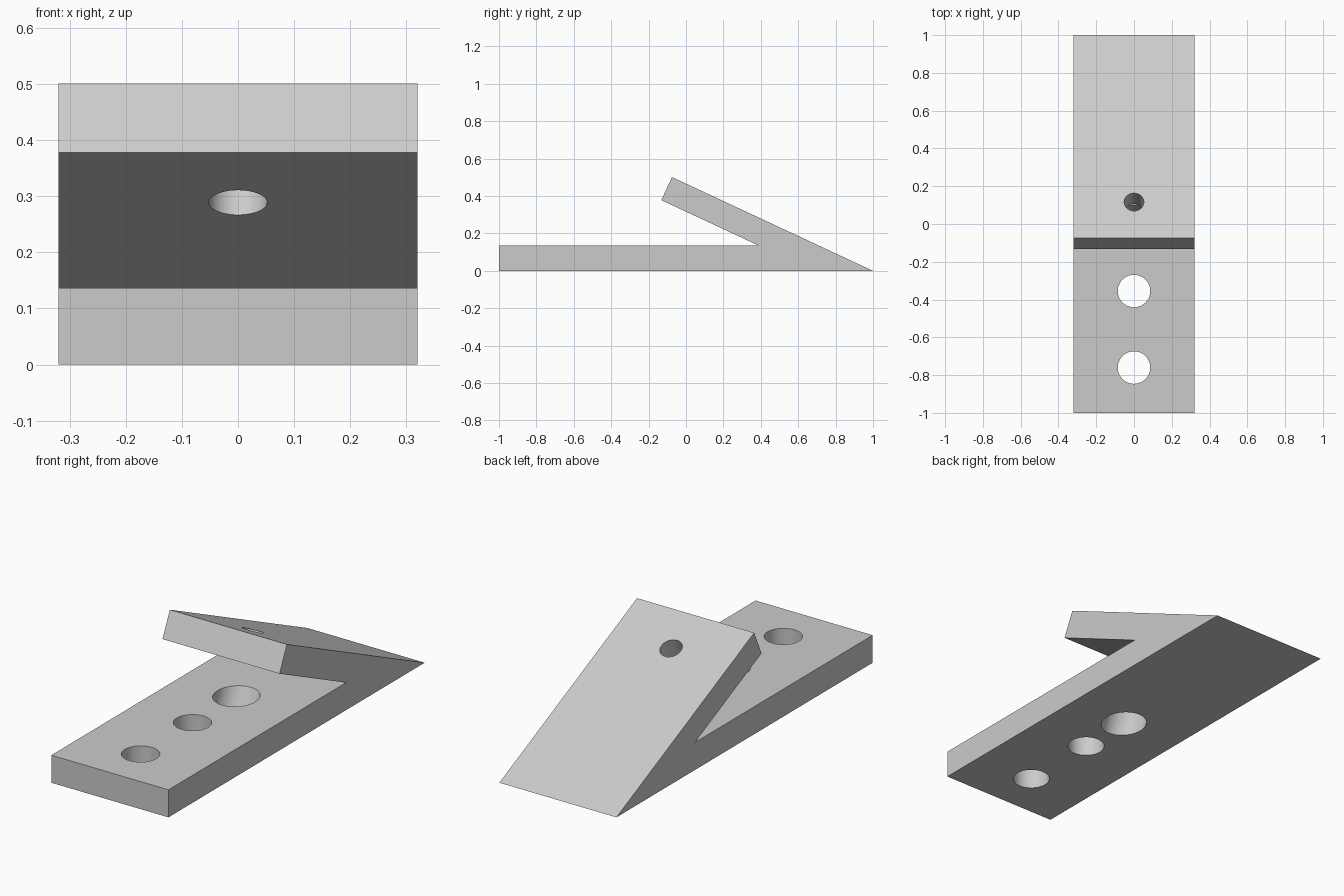
import bpy, bmesh, math
from mathutils import Vector, Matrix

cube = bpy.data.objects.get("Cube")
if cube:
    bpy.data.objects.remove(cube, do_unlink=True)

HALF_WIDTH = 0.32
THICK = 0.136
TILT = math.radians(25)
FLAP_LENGTH = 1.186

grey = bpy.data.materials.new("light grey")
grey.use_nodes = True
colour = (0.6, 0.6, 0.6, 1)
grey.diffuse_color = colour
grey.node_tree.nodes["Principled BSDF"].inputs["Base Color"].default_value = colour


def add_object(name, bm):
    mesh = bpy.data.meshes.new(name)
    bm.to_mesh(mesh)
    bm.free()
    mesh.materials.append(grey)
    obj = bpy.data.objects.new(name, mesh)
    bpy.context.collection.objects.link(obj)
    return obj


# Bracket body: side profile of base and tilted flap, extruded across the width
along = Vector((0, -math.cos(TILT), math.sin(TILT)))
normal = Vector((0, math.sin(TILT), math.cos(TILT)))
heel = Vector((0, 1, 0))
flap_top = heel + along * FLAP_LENGTH
flap_bottom = flap_top - normal * THICK
inner = flap_bottom - along * ((flap_bottom.z - THICK) / along.z)
profile = [Vector((0, -1, 0)), heel, flap_top, flap_bottom, inner, Vector((0, -1, THICK))]

bm = bmesh.new()
face = bm.faces.new([bm.verts.new(p - Vector((HALF_WIDTH, 0, 0))) for p in profile])
side = bmesh.ops.extrude_face_region(bm, geom=[face])
bmesh.ops.translate(bm, vec=(2 * HALF_WIDTH, 0, 0),
                    verts=[v for v in side["geom"] if isinstance(v, bmesh.types.BMVert)])
bmesh.ops.recalc_face_normals(bm, faces=bm.faces)
bracket = add_object("angled_bracket", bm)


def drill(name, centre, radius, depth, tilt=0):
    """Cut a round hole through the bracket."""
    bm = bmesh.new()
    bmesh.ops.create_cone(bm, cap_ends=True, segments=64, radius1=radius, radius2=radius,
                          depth=depth, matrix=Matrix.Translation(centre) @ Matrix.Rotation(-tilt, 4, "X"))
    cutter = add_object(name, bm)
    cutter.hide_render = True
    mod = bracket.modifiers.new(name, "BOOLEAN")
    mod.operation = "DIFFERENCE"
    mod.solver = "EXACT"
    mod.object = cutter
    bpy.ops.object.modifier_apply(modifier=name)
    bpy.data.objects.remove(cutter, do_unlink=True)


bpy.ops.object.select_all(action="DESELECT")
bracket.select_set(True)
bpy.context.view_layer.objects.active = bracket

# Two upright mounting holes in the base
for y in (-0.76, -0.355):
    drill("mounting_hole", (0, y, THICK / 2), 0.086, 0.5)

# Screw hole through the flap, with a wider access hole in line with it in the base
screw = Vector((0, 0.088, 0.351))
drill("screw_hole", screw, 0.052, 0.25, TILT)
access = screw - normal * ((screw.z - THICK / 2) / normal.z)
drill("access_hole", access, 0.103, 0.3, TILT)

# Smooth hole walls, sharp outer edges
bpy.ops.object.shade_smooth_by_angle(angle=math.radians(30))
